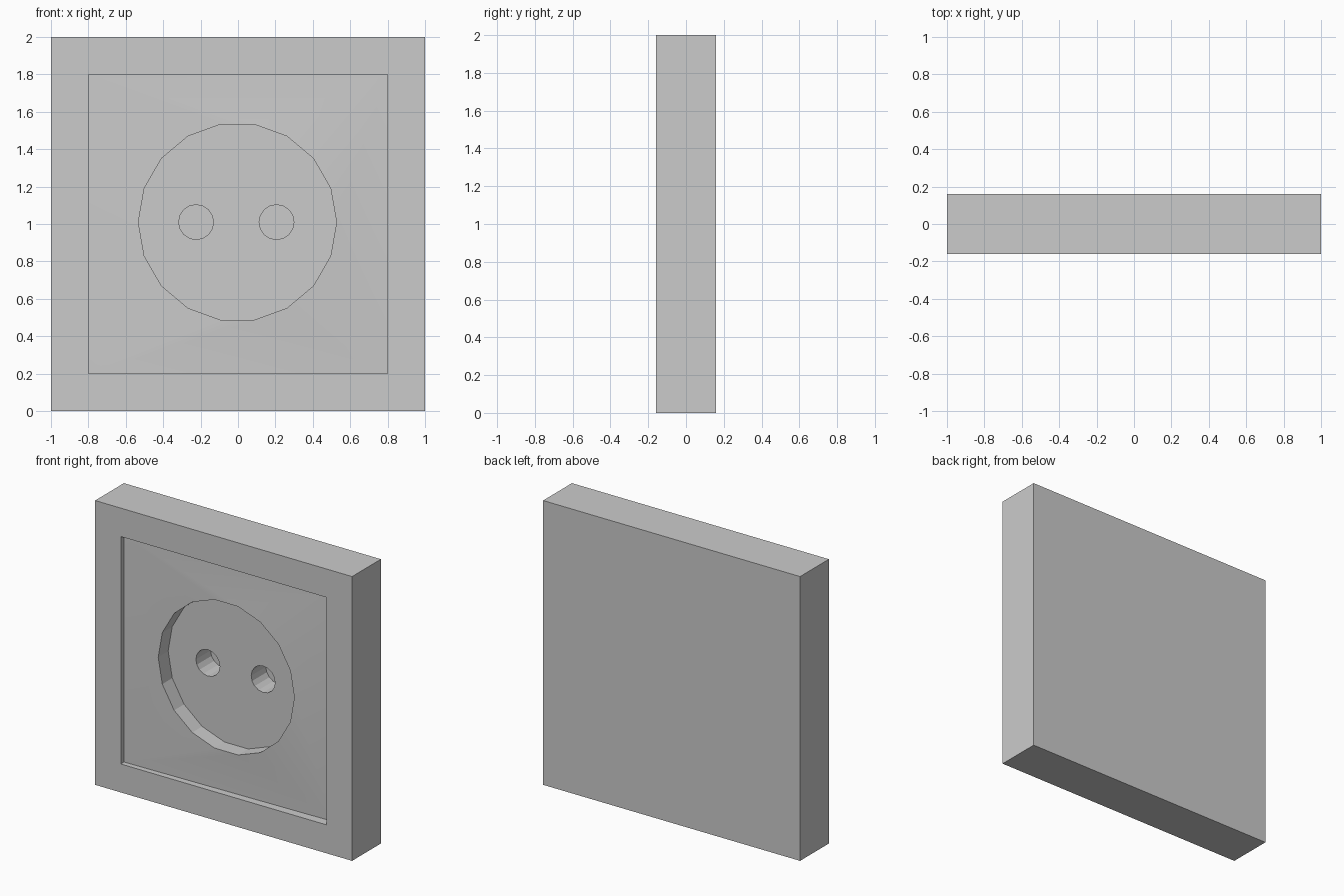
import bpy, bmesh, math

if "Cube" in bpy.data.objects:
    bpy.data.objects.remove(bpy.data.objects["Cube"])

FRONT, BACK = -0.16, 0.16      # plate thickness limits
RIM = FRONT + 0.034            # panel level around the well
FLOOR = FRONT + 0.145          # bottom of the round well
PIN_END = BACK - 0.012         # bottom of the pin holes
CX, CZ = -0.003, 1.01          # well centre
PINS = [("left_pin_hole", -0.224), ("right_pin_hole", 0.206)]

grey = bpy.data.materials.new("light_grey")
grey.diffuse_color = (0.6, 0.6, 0.6, 1)
grey.use_nodes = True
grey.node_tree.nodes["Principled BSDF"].inputs["Base Color"].default_value = grey.diffuse_color


def square(bm, r, y):
    """Square loop around z = 1, counter-clockwise seen from the front."""
    ys = y if isinstance(y, (list, tuple)) else [y] * 4
    return [bm.verts.new((sx * r, yy, 1 + sz * r))
            for (sx, sz), yy in zip([(-1, -1), (1, -1), (1, 1), (-1, 1)], ys)]


def circle(bm, x, z, r, n, y):
    return [bm.verts.new((x + r * math.cos(2 * math.pi * i / n), y,
                          z + r * math.sin(2 * math.pi * i / n))) for i in range(n)]


def band(bm, a, b):
    """Ring of quads joining two matching loops."""
    n = len(a)
    for i in range(n):
        j = (i + 1) % n
        bm.faces.new((a[i], a[j], b[j], b[i]))


def fill_between(bm, loops):
    """Front-facing triangles inside the first loop, leaving the others open."""
    edges = []
    for lp in loops:
        for i, v in enumerate(lp):
            w = lp[(i + 1) % len(lp)]
            edges.append(bm.edges.get((v, w)) or bm.edges.new((v, w)))
    res = bmesh.ops.triangle_fill(bm, use_beauty=True, edges=edges, normal=(0, -1, 0))
    for f in res["geom"]:
        if isinstance(f, bmesh.types.BMFace):
            f.normal_update()
            if f.normal.y > 0:
                f.normal_flip()


def finish(bm, name, smooth=False):
    me = bpy.data.meshes.new(name)
    for f in bm.faces:
        f.smooth = smooth
    bm.to_mesh(me)
    bm.free()
    me.materials.append(grey)
    ob = bpy.data.objects.new(name, me)
    bpy.context.collection.objects.link(ob)
    return ob


# corner levels of the slightly domed panel: lower left, lower right, upper right, upper left
corners = [FRONT + d for d in (0.036, 0.066, 0.066, 0.036)]

# outer frame with closed back and inner step
bm = bmesh.new()
back = square(bm, 1.0, BACK)
front = square(bm, 1.0, FRONT)
inner = square(bm, 0.8, FRONT)
step = square(bm, 0.8, corners)
bm.faces.new(back[::-1])
band(bm, back, front)
band(bm, front, inner)
band(bm, inner, step)
finish(bm, "frame")

# cover panel around the round opening, filled flat and then pulled back at the corners
bm = bmesh.new()
edge = square(bm, 0.8, RIM)
rim = circle(bm, CX, CZ, 0.53, 18, RIM)
fill_between(bm, [edge, rim])
for v, y in zip(edge, corners):
    v.co.y = y
finish(bm, "cover_panel", smooth=True)

# round well: wall and floor with openings for the pins
bm = bmesh.new()
rim = circle(bm, CX, CZ, 0.53, 18, RIM)
base = circle(bm, CX, CZ, 0.53, 18, FLOOR)
band(bm, rim, base)
holes = [circle(bm, x, CZ, 0.093, 16, FLOOR) for _, x in PINS]
fill_between(bm, [base] + holes)
finish(bm, "well")

# pin holes
for name, x in PINS:
    bm = bmesh.new()
    top = circle(bm, x, CZ, 0.093, 16, FLOOR)
    end = circle(bm, x, CZ, 0.093, 16, PIN_END)
    band(bm, top, end)
    bm.faces.new(end)
    finish(bm, name)
